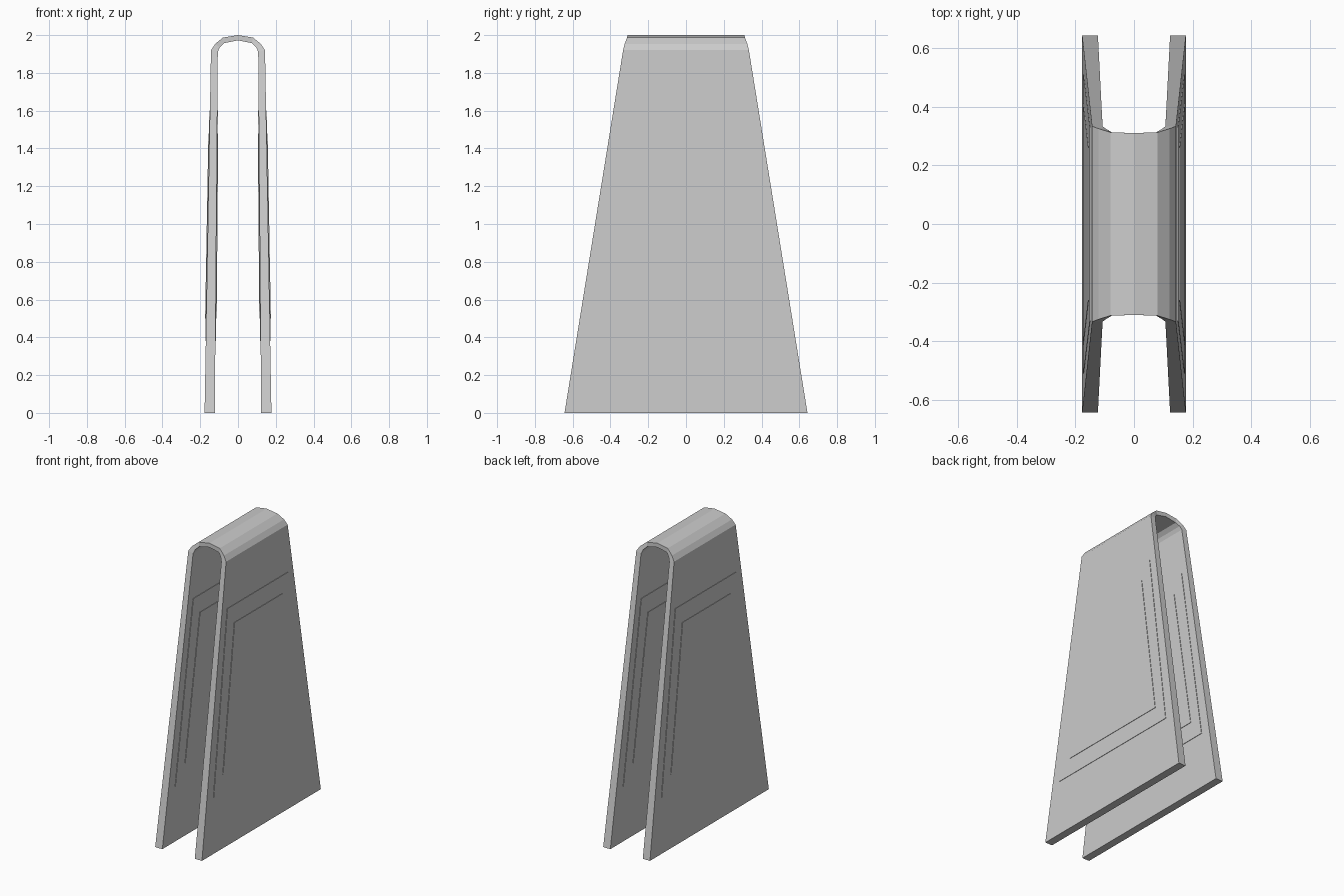
import bpy, bmesh

if "Cube" in bpy.data.objects:
    bpy.data.objects.remove(bpy.data.objects["Cube"])


def make(name, verts, faces):
    bm = bmesh.new()
    vs = [bm.verts.new(v) for v in verts]
    for f in faces:
        bm.faces.new([vs[i] for i in f])
    bmesh.ops.recalc_face_normals(bm, faces=bm.faces)
    me = bpy.data.meshes.new(name)
    bm.to_mesh(me)
    bm.free()
    ob = bpy.data.objects.new(name, me)
    bpy.context.collection.objects.link(ob)
    return ob


# Folded board: (outer x, outer z, inner x, inner z, half width in y)
half = [(.177, 0, .123, 0, .643),
        (.143, 1.92, .107, 1.91, .333),
        (.121, 1.953, .097, 1.935, .325),
        (.08, 1.987, .075, 1.957, .312),
        (0, 2.0, 0, 1.972, .31)]
sections = half + [(-a, b, -c, d, w) for a, b, c, d, w in half[-2::-1]]
verts, faces = [], []
for ox, oz, ix, iz, w in sections:
    verts += [(ox, -w, oz), (ox, w, oz), (ix, w, iz), (ix, -w, iz)]
n = len(sections)
for i in range(n - 1):
    for k in range(4):
        a, b = 4 * i + k, 4 * i + (k + 1) % 4
        faces.append((a, b, b + 4, a + 4))
faces += [(0, 1, 2, 3), tuple(4 * (n - 1) + k for k in range(4))]
make("folded_board", verts, faces)


def outer_x(z):
    return .177 - .034 * z / 1.92


def inner_x(z):
    return .123 - .016 * z / 1.91


# Thin trapezoid panels stepped on both faces of each leg
def panel(name, side, surface, out, z0, w0, z1, w1):
    vs = [(side * (surface(z) + d), y, z)
          for d in (-out, out)
          for y, z in ((-w0, z0), (w0, z0), (w1, z1), (-w1, z1))]
    fs = [(0, 1, 2, 3), (4, 5, 6, 7)]
    fs += [(k, (k + 1) % 4, 4 + (k + 1) % 4, 4 + k) for k in range(4)]
    make(name, vs, fs)


for side, label in ((1, "right"), (-1, "left")):
    for surface, sign, face in ((outer_x, 1, "outer"), (inner_x, -1, "inner")):
        panel(f"{label}_{face}_border", side, surface, sign * .003,
              .38, .51, 1.6, .33)
        panel(f"{label}_{face}_panel", side, surface, sign * .006,
              .5, .41, 1.48, .26)
